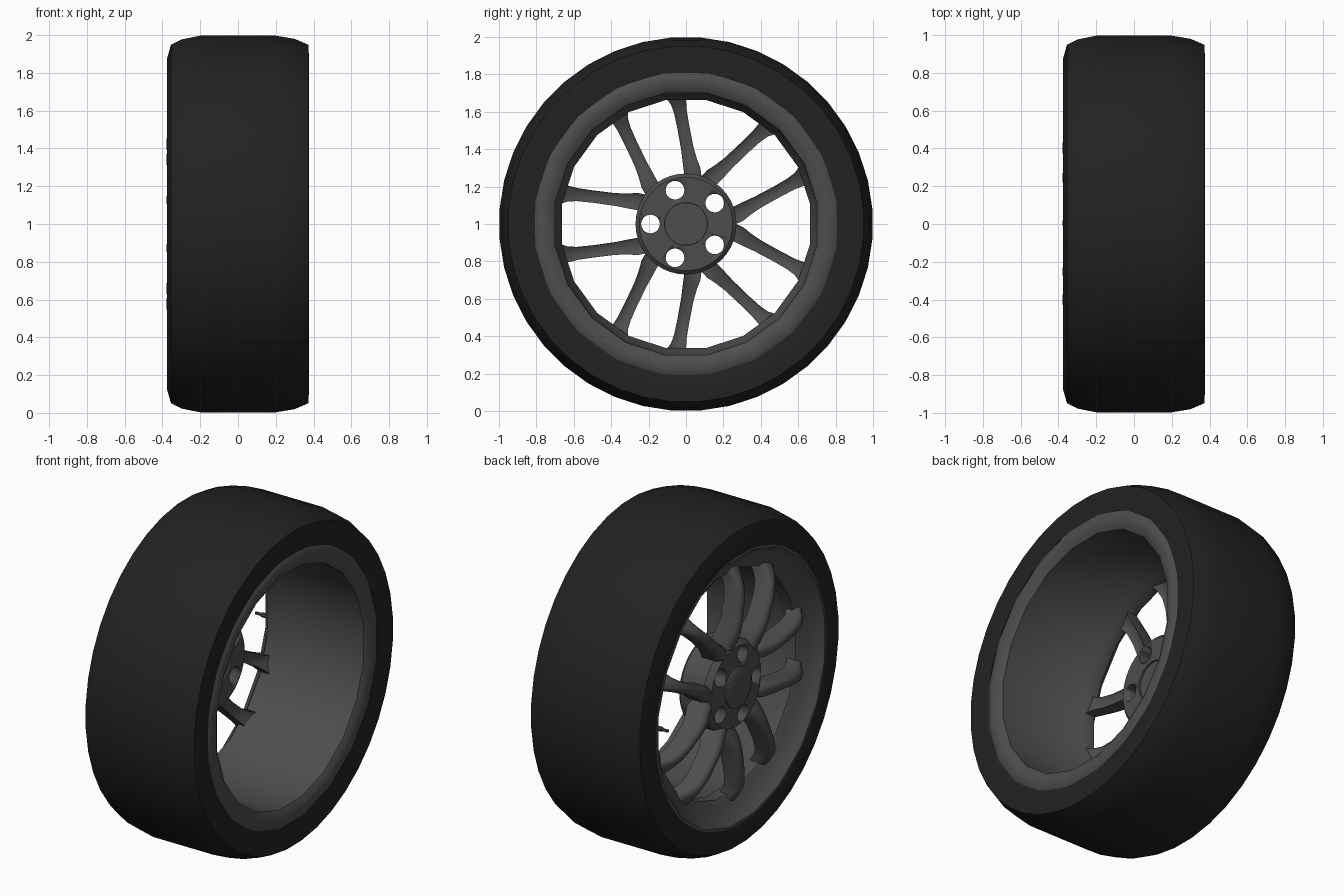
import bpy, bmesh
from math import sin, cos, pi, radians

if "Cube" in bpy.data.objects:
    bpy.data.objects.remove(bpy.data.objects["Cube"])


def material(name, v):
    m = bpy.data.materials.new(name)
    m.diffuse_color = (v, v, v, 1)
    m.use_nodes = True
    m.node_tree.nodes["Principled BSDF"].inputs["Base Color"].default_value = m.diffuse_color
    return m


RUBBER = material("black_rubber", 0.016)
METAL = material("dark_grey_metal", 0.075)


def finish(bm, name, mat, angle=35, closed=True):
    if closed:
        bmesh.ops.recalc_face_normals(bm, faces=bm.faces)
    me = bpy.data.meshes.new(name)
    bm.to_mesh(me)
    bm.free()
    ob = bpy.data.objects.new(name, me)
    bpy.context.collection.objects.link(ob)
    me.materials.append(mat)
    bpy.ops.object.select_all(action='DESELECT')
    ob.select_set(True)
    bpy.context.view_layer.objects.active = ob
    bpy.ops.object.shade_smooth_by_angle(angle=radians(angle))
    return ob


def lathe(name, profile, n, mat, phase=0.0, loop=False, flip=False, angle=35):
    """Spin an (x, radius) profile around the wheel axle."""
    bm = bmesh.new()
    rings = []
    for x, r in profile:
        rings.append([bm.verts.new((x, r * cos(phase + 2 * pi * i / n),
                                    1 + r * sin(phase + 2 * pi * i / n))) for i in range(n)])
    pairs = list(zip(rings, rings[1:]))
    if loop:
        pairs.append((rings[-1], rings[0]))
    for a, b in pairs:
        for i in range(n):
            j = (i + 1) % n
            f = [a[i], a[j], b[j], b[i]]
            bm.faces.new(f[::-1] if flip else f)
    if not loop and profile[0][1] < 0.2:      # solid part: cap both ends
        bm.faces.new(rings[0])
        bm.faces.new(rings[-1])
        return finish(bm, name, mat, angle)
    return finish(bm, name, mat, angle, closed=loop)


# Tyre: open carcass from bead to bead
lathe("tire", [(-.365, .80), (-.375, .83), (-.375, .88), (-.355, .952), (-.30, .98), (-.2, 1),
               (.2, 1), (.3, .983), (.372, .952), (.375, .90), (.365, .81)],
      40, RUBBER, phase=pi / 40, flip=True, angle=30)

# Rim: flat inner flange, barrel, spoke ring and dished outer lip
lathe("rim", [(.358, .825), (.375, .80), (.372, .745), (.35, .71), (-.17, .695), (-.20, .672),
              (-.27, .672), (-.29, .70), (-.31, .745), (-.35, .785), (-.372, .805), (-.368, .83)],
      20, METAL, phase=pi / 20, angle=40)

# Hub with centre bore and five bolt holes
hub = lathe("hub", [(-.345, .115), (-.335, .24), (-.30, .268), (-.15, .27), (-.13, .25), (-.13, .115)],
            40, METAL, loop=True)
bm = bmesh.new()
for k in range(5):
    a = pi + k * 2 * pi / 5
    ring = []
    for x in (-.5, 0):
        ring.append([bm.verts.new((x, .19 * cos(a) + .05 * cos(t * pi / 10),
                                   1 + .19 * sin(a) + .05 * sin(t * pi / 10))) for t in range(20)])
    for i in range(20):
        j = (i + 1) % 20
        bm.faces.new((ring[0][i], ring[0][j], ring[1][j], ring[1][i]))
    bm.faces.new(ring[0])
    bm.faces.new(ring[1])
cutter = finish(bm, "bolt_hole_cutter", METAL)
mod = hub.modifiers.new("bolt_holes", 'BOOLEAN')
mod.object = cutter
mod.solver = 'EXACT'
bpy.context.view_layer.objects.active = hub
bpy.ops.object.modifier_apply(modifier=mod.name)
bpy.data.objects.remove(cutter, do_unlink=True)

# Centre cap
lathe("center_cap", [(-.365, .10), (-.355, .122), (-.335, .122), (-.335, .114), (-.14, .114)], 30, METAL)

# Spokes: stations of (distance out, sideways offset, half width, front x, back x)
STATIONS = [(.21, .120, .036, -.340, -.24), (.26, .120, .046, -.355, -.235),
            (.31, .123, .040, -.370, -.25), (.38, .131, .034, -.378, -.27),
            (.50, .147, .033, -.376, -.275), (.58, .157, .035, -.362, -.265),
            (.63, .163, .042, -.340, -.24), (.66, .167, .056, -.315, -.22),
            (.70, .171, .066, -.285, -.21)]
for k in range(5):
    a = pi + k * 2 * pi / 5
    for side in (-1, 1):
        bm = bmesh.new()
        rings = []
        for d, off, w, f, b in STATIONS:
            section = [(-w, b + .01), (-w, f + .035), (-w * .75, f + .01), (-w * .3, f), (w * .3, f),
                       (w * .75, f + .01), (w, f + .035), (w, b + .01), (w * .7, b), (-w * .7, b)]
            ring = []
            for s, x in section:
                o = side * (off + s)
                ring.append(bm.verts.new((x, d * cos(a) - o * sin(a), 1 + d * sin(a) + o * cos(a))))
            rings.append(ring)
        for p, q in zip(rings, rings[1:]):
            for i in range(10):
                j = (i + 1) % 10
                bm.faces.new((p[i], p[j], q[j], q[i]))
        bm.faces.new(rings[0])
        bm.faces.new(rings[-1])
        finish(bm, "spoke", METAL, 50)

# Valve stem
valve = lathe("valve_stem", [(-.36, .009), (-.32, .009), (-.32, .014), (-.26, .014)], 10, METAL)
valve.location.y = .685
